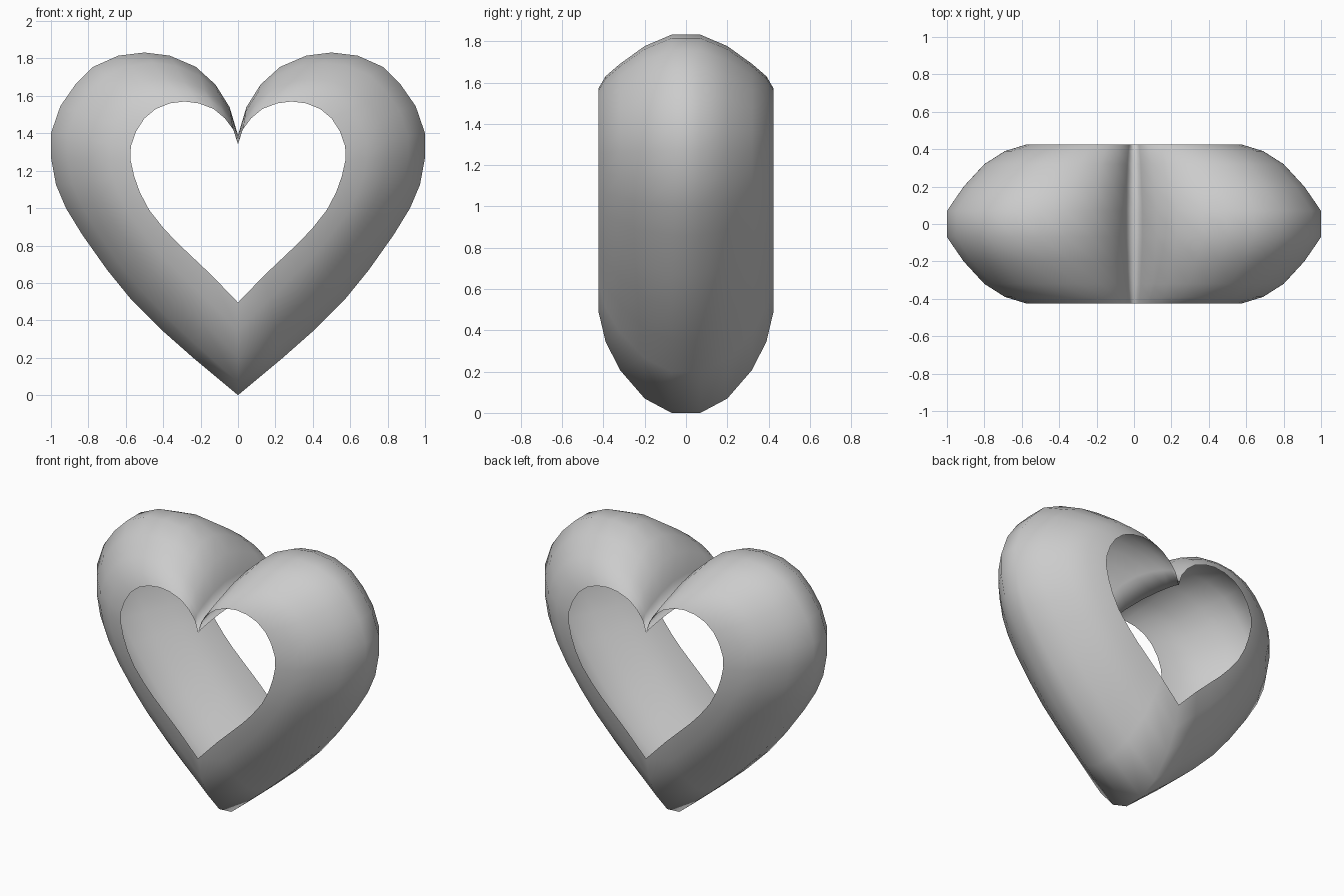
import bpy, bmesh

if "Cube" in bpy.data.objects:
    bpy.data.objects.remove(bpy.data.objects["Cube"])

# Right half of the heart, tip to cleft: outer x, z and rim (hole) x, z
HALF = [
    (0, 0, 0, .495), (.24, .2, .14, .64), (.41, .35, .235, .73),
    (.57, .51, .33, .82), (.70, .67, .40, .895), (.833, .858, .475, .99),
    (.92, 1.0, .525, 1.085),
    (.973, 1.125, .555, 1.17), (1, 1.27, .575, 1.26), (1, 1.4, .573, 1.33),
    (.95, 1.545, .545, 1.41), (.87, 1.66, .5, 1.48), (.775, 1.755, .44, 1.53),
    (.64, 1.815, .365, 1.56), (.5, 1.832, .285, 1.57), (.365, 1.815, .21, 1.56),
    (.225, 1.755, .13, 1.53), (.12, 1.66, .07, 1.48), (.045, 1.54, .025, 1.42),
    (0, 1.39, 0, 1.34),
]
# Domed band section: depth, then how far out from the rim
# sideways, at the tip and at the top
DOME = [(.425, 0, 0, 0), (.39, .27, .3, .23), (.32, .53, .58, .46),
        (.2, .79, .86, .79), (.07, 1, 1, 1)]
SECTION = [(-y, *f) for y, *f in DOME] + DOME[::-1]
TOP = 1.832


def band_point(a, b, c, d, y, side, low, high):
    t = b / TOP
    up = low + (high - low) * t
    return (c + (a - c) * side, y, d + (b - d) * up)


def heart_shell():
    # Open shell: the hollow of the band is seen through the heart openings
    loop = HALF + [(-a, b, -c, d) for a, b, c, d in HALF[-2:0:-1]]
    bm = bmesh.new()
    rings = [[bm.verts.new(band_point(*p, *s)) for s in SECTION] for p in loop]
    n = len(rings)
    for i in range(n):
        p, q = rings[i], rings[(i + 1) % n]
        for j in range(len(SECTION) - 1):
            bm.faces.new((p[j], q[j], q[j + 1], p[j + 1])).smooth = True
    bm.normal_update()
    # Face outward: the tip region must look down
    if min(bm.faces, key=lambda f: f.calc_center_median().z).normal.z > 0:
        bmesh.ops.reverse_faces(bm, faces=bm.faces)
    mesh = bpy.data.meshes.new("heart_shell")
    bm.to_mesh(mesh)
    bm.free()
    obj = bpy.data.objects.new("heart_shell", mesh)
    bpy.context.collection.objects.link(obj)


heart_shell()
